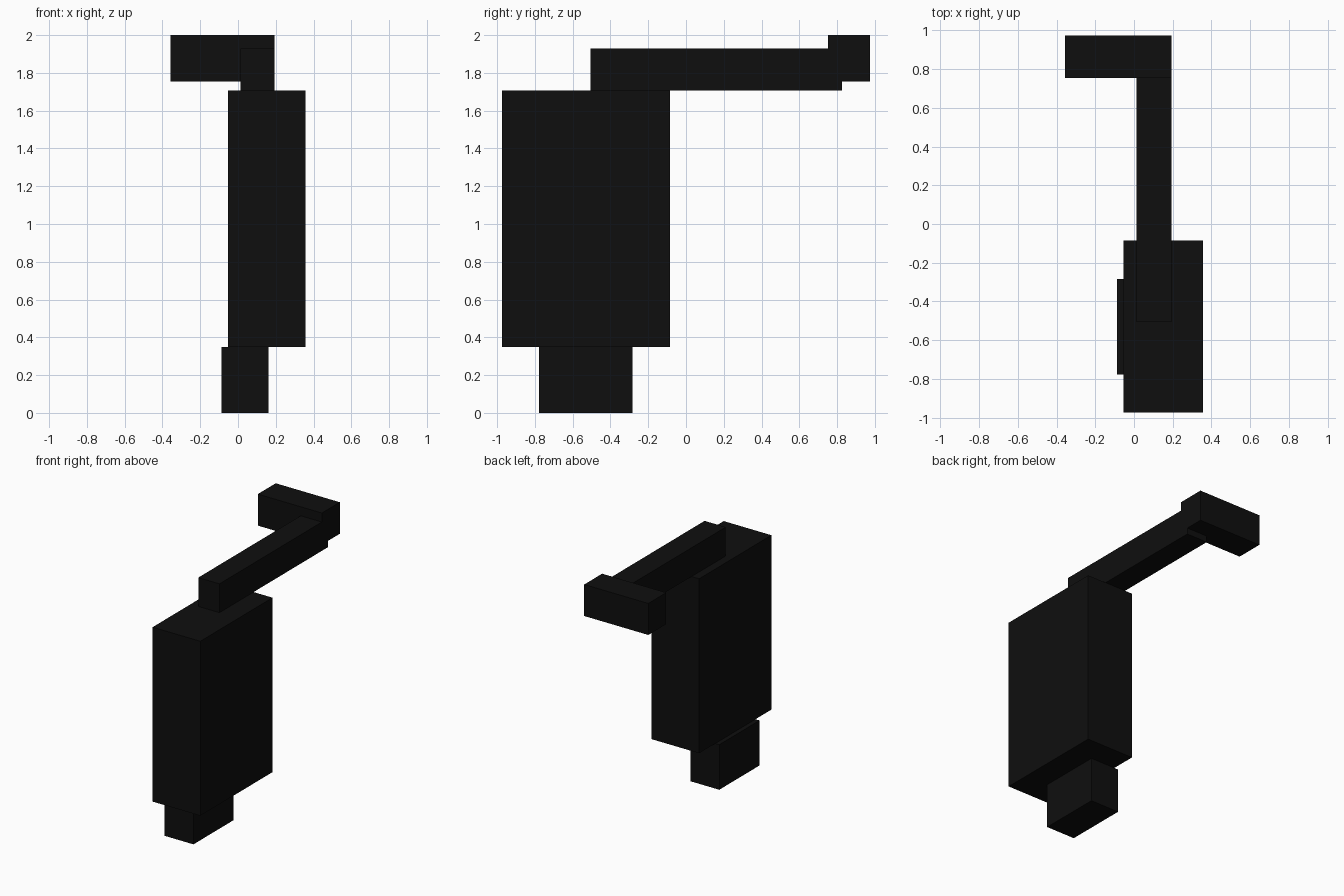
import bpy
import bmesh
from mathutils import Vector

if "Cube" in bpy.data.objects:
    bpy.data.objects.remove(bpy.data.objects["Cube"])

black = bpy.data.materials.new("black")
black.diffuse_color = (0.0045, 0.0045, 0.0045, 1.0)
black.use_nodes = True
black.node_tree.nodes["Principled BSDF"].inputs["Base Color"].default_value = black.diffuse_color


def box(name, low, high):
    """Add a flat-shaded box spanning two opposite corners."""
    low, high = Vector(low), Vector(high)
    bm = bmesh.new()
    bmesh.ops.create_cube(bm, size=1.0)
    bmesh.ops.scale(bm, vec=high - low, verts=bm.verts)
    mesh = bpy.data.meshes.new(name)
    bm.to_mesh(mesh)
    bm.free()
    mesh.materials.append(black)
    obj = bpy.data.objects.new(name, mesh)
    obj.location = (low + high) / 2
    bpy.context.collection.objects.link(obj)
    return obj


# Small block the body stands on
box("foot", (-0.088, -0.777, 0.0), (0.161, -0.283, 0.35))
# Tall main body
box("body", (-0.053, -0.973, 0.35), (0.357, -0.086, 1.706))
# Long bar resting on the body and reaching backwards
box("arm", (0.012, -0.505, 1.706), (0.194, 0.826, 1.93))
# Sideways grip at the end of the bar
box("handle", (-0.357, 0.753, 1.755), (0.194, 0.973, 2.0))
